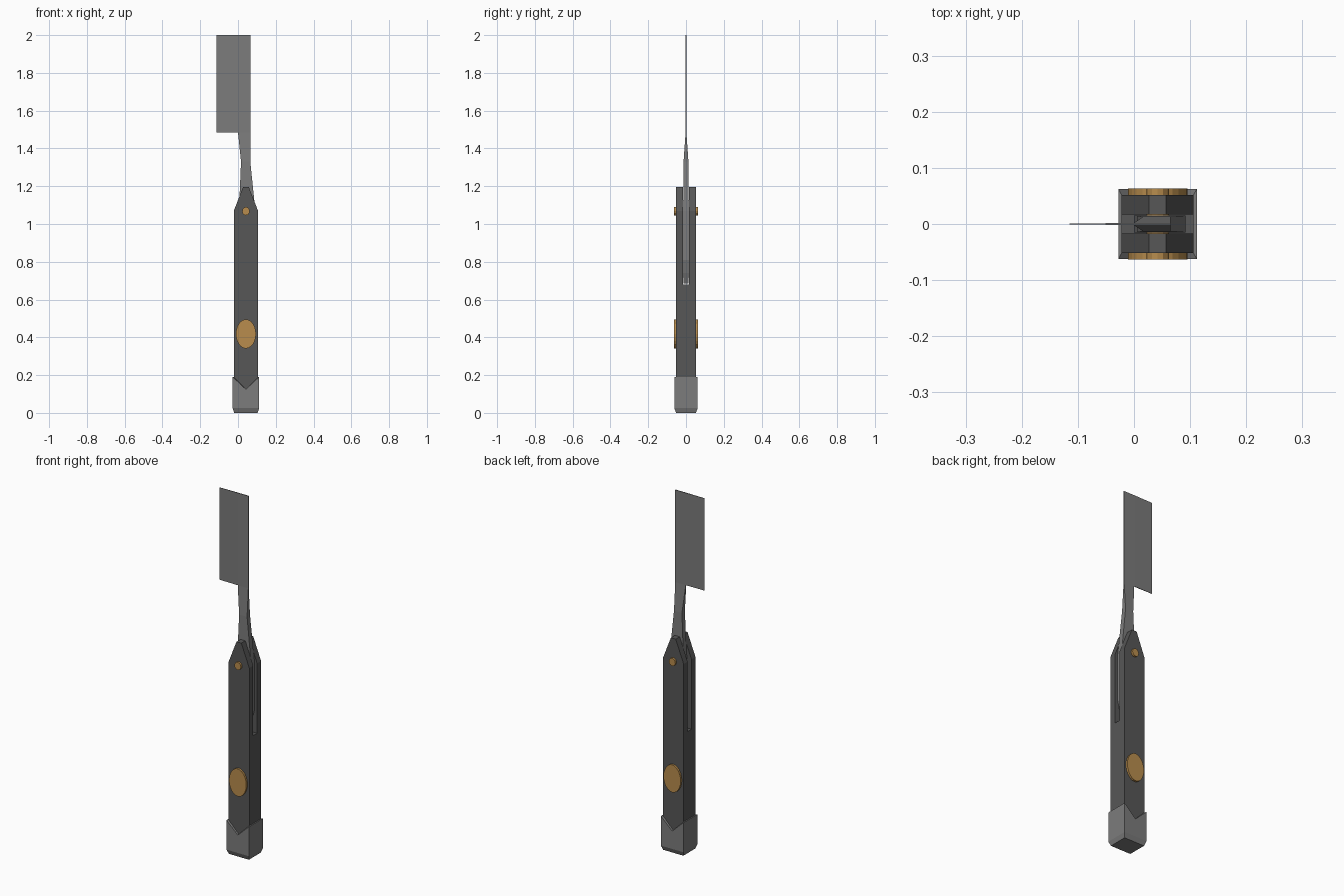
import bpy, bmesh, math
from mathutils import Vector

if "Cube" in bpy.data.objects:
    bpy.data.objects.remove(bpy.data.objects["Cube"], do_unlink=True)

CX = 0.042  # centre line of the handle


def material(name, rgb):
    m = bpy.data.materials.new(name)
    m.use_nodes = True
    m.diffuse_color = (*rgb, 1)
    m.node_tree.nodes["Principled BSDF"].inputs["Base Color"].default_value = (*rgb, 1)
    return m


steel = material("steel grey", (0.2, 0.2, 0.2))
dark = material("dark grey", (0.095, 0.095, 0.095))
brass = material("brass", (0.48, 0.265, 0.075))


def finish(bm, name, mat):
    bmesh.ops.recalc_face_normals(bm, faces=bm.faces)
    me = bpy.data.meshes.new(name)
    bm.to_mesh(me)
    bm.free()
    me.materials.append(mat)
    ob = bpy.data.objects.new(name, me)
    bpy.context.collection.objects.link(ob)
    return ob


def prism(points, offset):
    bm = bmesh.new()
    face = bm.faces.new([bm.verts.new(p) for p in points])
    new = bmesh.ops.extrude_face_region(bm, geom=[face])["geom"]
    bmesh.ops.translate(bm, vec=offset, verts=[v for v in new if isinstance(v, bmesh.types.BMVert)])
    return bm


# Handle: slotted fork profile across y, with sloped shoulders cut at the top
H, S, TOP, FLOOR, W = 0.052, 0.017, 1.196, 0.68, 0.064
fork = [(-H, 0.03), (H, 0.03), (H, TOP), (S, TOP), (S, FLOOR), (-S, FLOOR), (-S, TOP), (-H, TOP)]
bm = prism([(CX - W, y, z) for y, z in fork], (2 * W, 0, 0))
for side in (-1, 1):
    cut = bmesh.ops.bisect_plane(
        bm, geom=bm.verts[:] + bm.edges[:] + bm.faces[:], dist=1e-5,
        plane_co=(CX + side * W, 0, 1.07),
        plane_no=Vector((side * 0.126, 0, 0.049)), clear_outer=True)
    edges = [e for e in cut["geom_cut"] if isinstance(e, bmesh.types.BMEdge)]
    bmesh.ops.edgenet_fill(bm, edges=edges)
finish(bm, "handle", dark)

# End cap: box with a V notch on both broad faces and a chamfered foot
PX, PY = 0.07, 0.062
bm = bmesh.new()
rings = []
for sx, sy, z in ((0.062, 0.052, 0), (PX, PY, 0.025), (PX, PY, 0.19), (W, H, 0.19)):
    ring = []
    for x, y in ((-1, -1), (0, -1), (1, -1), (1, 1), (0, 1), (-1, 1)):
        height = 0.125 if x == 0 and z > 0.1 else z
        ring.append(bm.verts.new((CX + x * sx, y * sy, height)))
    rings.append(ring)
for a, b in zip(rings, rings[1:]):
    for i in range(6):
        j = (i + 1) % 6
        bm.faces.new((a[i], a[j], b[j], b[i]))
bm.faces.new(rings[0])
finish(bm, "end_cap", steel)

# Shank: stations of left x, right x, height and half thickness
stations = [(0.035, 0.055, 0.685, 0.014), (0.012, 0.075, 0.74, 0.015), (0.0, 0.092, 0.81, 0.015),
            (0.005, 0.092, 1.07, 0.015), (0.016, 0.065, 1.33, 0.013),
            (0.0, 0.065, 1.485, 0.002), (0.0, 0.065, 2.0, 0.002)]
bm = bmesh.new()
loops = [[bm.verts.new(p) for p in ((l, -t, z), (r, -t, z), (r, t, z), (l, t, z))]
         for l, r, z, t in stations]
for a, b in zip(loops, loops[1:]):
    for i in range(4):
        j = (i + 1) % 4
        bm.faces.new((a[i], a[j], b[j], b[i]))
bm.faces.new(loops[0])
bm.faces.new(loops[-1])
finish(bm, "blade_shank", steel)

# Blade: broad plate tapering to a fine edge
edge = [(0.0, -0.002), (0.0, 0.002), (-0.115, 0.0005), (-0.115, -0.0005)]
finish(prism([(x, y, 1.485) for x, y in edge], (0, 0, 0.515)), "blade_plate", steel)


# Brass fittings running through the handle
def pin(name, z, rx, rz, sides):
    ring = [2 * math.pi * i / sides for i in range(sides)]
    pts = [(CX + rx * math.cos(a), -0.063, z + rz * math.sin(a)) for a in ring]
    finish(prism(pts, (0, 0.126, 0)), name, brass)


pin("pivot_pin", 1.068, 0.02, 0.022, 12)
pin("oval_inlay", 0.418, 0.053, 0.077, 24)
